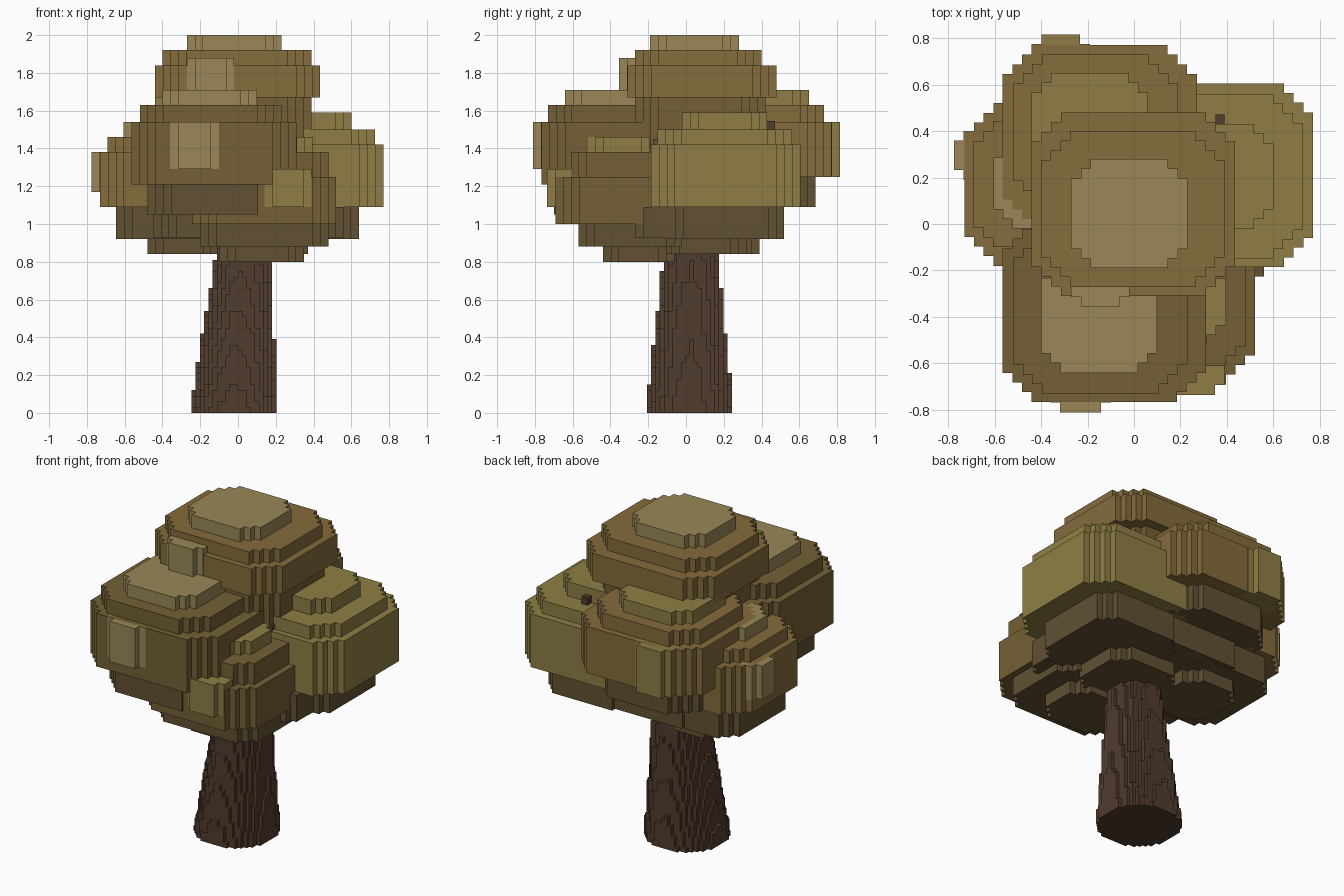
import bpy, bmesh, math, random

if "Cube" in bpy.data.objects:
    bpy.data.objects.remove(bpy.data.objects["Cube"])

random.seed(4)
V = 1 / 24  # foliage voxel size


def material(name, rgb):
    m = bpy.data.materials.new(name)
    m.diffuse_color = (*[(c / 255) ** 2.2 for c in rgb], 1)
    m.use_nodes = True
    m.node_tree.nodes["Principled BSDF"].inputs["Base Color"].default_value = m.diffuse_color
    return m


MATS = {
    "tan": material("tan_leaf", (153, 134, 89)),
    "brown": material("brown_leaf", (132, 108, 63)),
    "mid": material("mid_leaf", (115, 96, 56)),
    "dark": material("dark_leaf", (97, 82, 54)),
    "olive": material("olive_leaf", (141, 125, 70)),
    "bark": material("bark", (82, 62, 49)),
}


def outline(x0, x1, y0, y1, n):
    """Rectangle whose corners are cut by n voxel stair steps."""
    stair = [(n * V, 0)]
    for k in range(n, 0, -1):
        stair += [(k * V, (n - k + 1) * V), ((k - 1) * V, (n - k + 1) * V)]
    pts = [(x0 + a, y0 + b) for a, b in stair]
    pts += [(x0 + a, y1 - b) for a, b in reversed(stair)]
    pts += [(x1 - a, y1 - b) for a, b in stair]
    pts += [(x1 - a, y0 + b) for a, b in reversed(stair)]
    return pts


def finish(name, bm, mats):
    me = bpy.data.meshes.new(name)
    bm.to_mesh(me)
    bm.free()
    for m in mats:
        me.materials.append(MATS[m])
    bpy.context.collection.objects.link(bpy.data.objects.new(name, me))


def clump(name, layers):
    """Stack of stepped slabs: (x0, x1, y0, y1, z0, z1, colour)."""
    bm = bmesh.new()
    mats = []
    for x0, x1, y0, y1, z0, z1, mat in layers:
        if mat not in mats:
            mats.append(mat)
        n = round(0.17 * min(x1 - x0, y1 - y0) / V)
        pts = outline(x0, x1, y0, y1, n)
        lo = [bm.verts.new((x, y, z0)) for x, y in pts]
        hi = [bm.verts.new((x, y, z1)) for x, y in pts]
        faces = [bm.faces.new(lo), bm.faces.new(hi)]
        for i in range(len(pts)):
            j = (i + 1) % len(pts)
            faces.append(bm.faces.new((lo[i], lo[j], hi[j], hi[i])))
        for f in faces:
            f.material_index = mats.index(mat)
    bmesh.ops.recalc_face_normals(bm, faces=bm.faces)
    finish(name, bm, mats)


# Foliage clumps
clump("crown_top", [
    (-.27, .23, -.19, .28, 1.92, 2.0, "tan"),
    (-.40, .39, -.27, .40, 1.84, 1.92, "brown"),
    (-.44, .435, -.31, .48, 1.67, 1.84, "brown"),
    (-.40, .39, -.27, .42, 1.40, 1.67, "mid"),
    (-.27, -.02, -.355, -.20, 1.71, 1.88, "tan")])
clump("crown_front", [
    (-.40, .10, -.64, -.15, 1.63, 1.71, "tan"),
    (-.52, .23, -.73, -.02, 1.54, 1.63, "mid"),
    (-.565, .31, -.765, .02, 1.21, 1.54, "mid"),
    (-.48, .23, -.70, -.06, 1.05, 1.21, "dark"),
    (-.36, -.10, -.81, -.60, 1.29, 1.54, "tan")])
clump("crown_back", [
    (-.44, .06, .15, .65, 1.63, 1.71, "olive"),
    (-.52, .19, .06, .73, 1.54, 1.63, "brown"),
    (-.565, .27, -.02, .77, 1.25, 1.54, "brown"),
    (-.48, .19, .06, .685, 1.09, 1.25, "dark"),
    (-.44, -.19, .60, .815, 1.25, 1.54, "olive")])
clump("crown_right", [
    (.15, .60, -.02, .43, 1.50, 1.59, "olive"),
    (.06, .725, -.15, .56, 1.42, 1.50, "olive"),
    (.00, .77, -.185, .605, 1.09, 1.42, "olive"),
    (.06, .64, -.10, .52, .92, 1.09, "dark")])
clump("crown_left", [
    (-.605, -.19, -.02, .37, 1.46, 1.54, "tan"),
    (-.69, -.10, -.10, .44, 1.38, 1.46, "brown"),
    (-.73, -.06, -.18, .52, 1.09, 1.38, "brown"),
    (-.645, -.08, -.14, .48, .92, 1.09, "dark"),
    (-.48, -.10, -.02, .39, .84, .92, "dark"),
    (-.775, -.60, .19, .40, 1.17, 1.38, "tan")])
clump("crown_front_right", [
    (-.06, .395, -.52, -.15, 1.38, 1.46, "olive"),
    (-.20, .48, -.61, -.06, 1.25, 1.38, "mid"),
    (-.24, .52, -.69, .02, 1.00, 1.25, "mid"),
    (-.20, .48, -.57, -.02, .88, 1.00, "dark"),
    (-.10, .35, -.44, -.06, .80, .88, "dark"),
    (.14, .39, -.735, -.52, 1.09, 1.29, "olive")])
# Inner mass closing the gaps between clumps
clump("crown_core", [
    (-.36, .36, -.30, .40, 1.09, 1.45, "dark"),
    (-.45, .56, -.35, .50, .925, 1.09, "dark"),
    (-.11, .37, -.12, .32, .84, .925, "dark")])
# Small twig stub
clump("twig", [(.35, .39, .43, .47, 1.48, 1.545, "bark")])


# Trunk: fine bark columns following a leaning, tapering circle
S, N, TOP = 0.0225, 10, 1.0


def column_height(x, y):
    """Highest level at which this column is still inside the trunk."""
    h, jitter = 0, random.uniform(-.003, .003)
    for k in range(35):
        z = k * .03
        r = .231 - .108 * z
        if math.hypot(x + .022 - .055 * z, y - .018 - .01 * z) + jitter < r:
            h = z + .03
    return min(h, TOP)


heights = {}
for i in range(-N - 2, N + 2):
    for j in range(-N - 2, N + 2):
        h = column_height((i + .5) * S - .022, (j + .5) * S + .018)
        if h > 0:
            heights[i, j] = h

bm = bmesh.new()


def quad(*co):
    bm.faces.new([bm.verts.new((x * S - .022, y * S + .018, z)) for x, y, z in co])


for (i, j), h in heights.items():
    a, b = i + 1, j + 1
    quad((i, j, h), (a, j, h), (a, b, h), (i, b, h))
    quad((i, j, 0), (i, b, 0), (a, b, 0), (a, j, 0))
    for key, p, q in (((i, j - 1), (i, j), (a, j)), ((a, j), (a, j), (a, b)),
                      ((i, b), (a, b), (i, b)), ((i - 1, j), (i, b), (i, j))):
        g = heights.get(key, 0)
        if g < h:
            quad((*p, g), (*q, g), (*q, h), (*p, h))
finish("trunk", bm, ["bark"])
